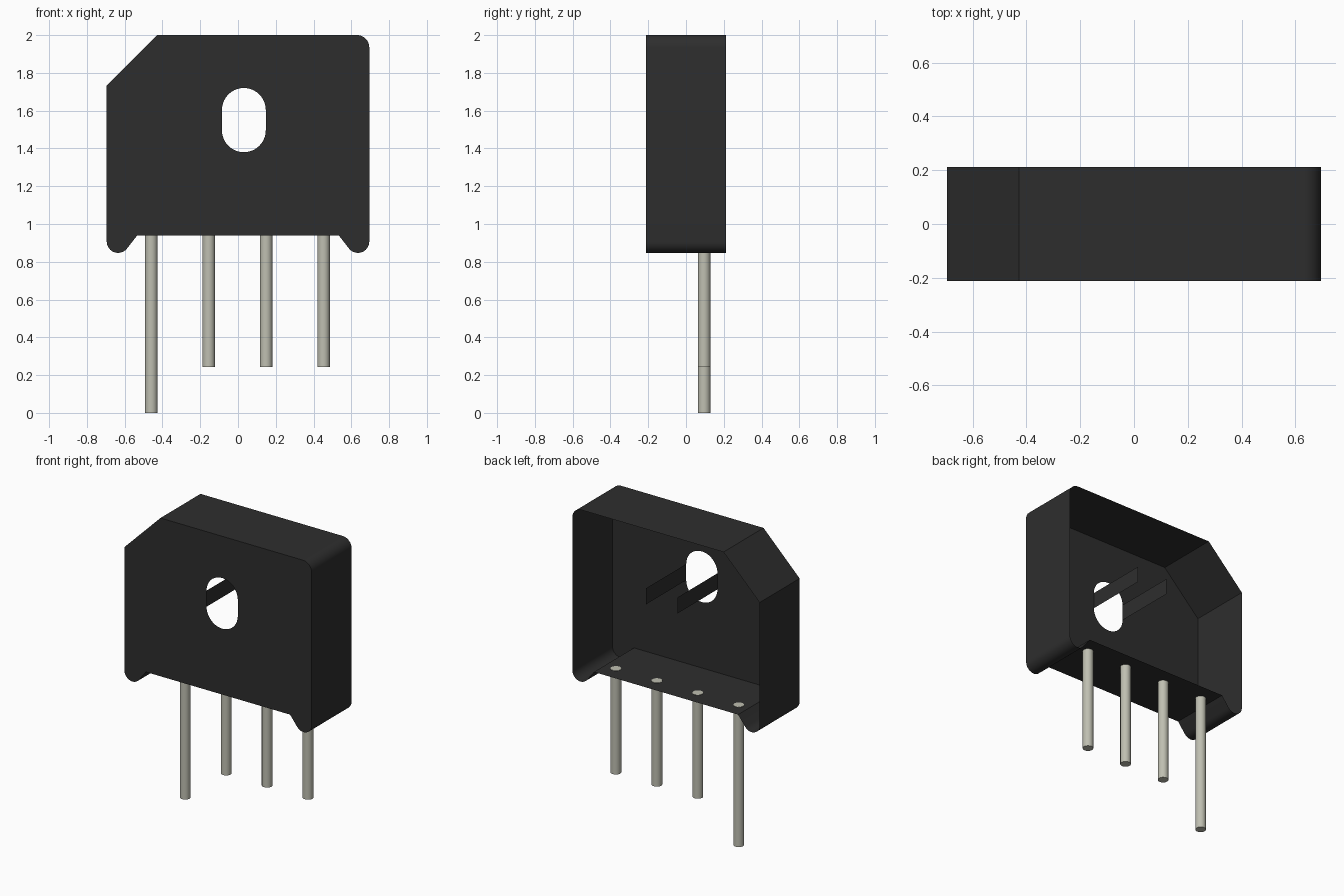
import bpy, bmesh, math
from mathutils import Vector

cube = bpy.data.objects.get("Cube")
if cube:
    bpy.data.objects.remove(cube, do_unlink=True)


def make_material(name, rgb, rough, metal=0.0):
    mat = bpy.data.materials.new(name)
    mat.diffuse_color = (*rgb, 1)
    mat.use_nodes = True
    bsdf = mat.node_tree.nodes["Principled BSDF"]
    bsdf.inputs["Base Color"].default_value = (*rgb, 1)
    bsdf.inputs["Roughness"].default_value = rough
    bsdf.inputs["Metallic"].default_value = metal
    return mat


BLACK = make_material("black plastic", (0.027, 0.027, 0.027), 0.6)
TIN = make_material("tinned metal", (0.52, 0.52, 0.44), 0.5)


def arc(cx, cz, r, start, end, steps):
    """Points on an arc in the XZ plane, angles in degrees."""
    angles = [math.radians(start + (end - start) * i / steps) for i in range(steps + 1)]
    return [(cx + r * math.cos(a), cz + r * math.sin(a)) for a in angles]


def smooth(obj):
    bpy.ops.object.select_all(action='DESELECT')
    obj.select_set(True)
    bpy.context.view_layer.objects.active = obj
    bpy.ops.object.shade_smooth_by_angle(angle=math.radians(30))


# Case: thin shell, open at the back, with a slot through the front
FRONT, BACK = -0.212, 0.212
FLOOR = 0.938
foot = arc(0.635, 0.907, 0.06, 218, 360, 12)            # right-hand foot, inner to outer
outline = [(0.535, FLOOR)] + foot                       # counter-clockwise from the front
outline += arc(0.63, 1.935, 0.065, 0, 90, 10)           # rounded top corner
outline += [(-0.427, 2.0), (-0.695, 1.733)]             # chamfered top corner
outline += [(-x, z) for x, z in reversed(foot)] + [(-0.535, FLOOR)]

SLOT_X, SLOT_R = 0.031, 0.116
slot = arc(SLOT_X, 1.604, SLOT_R, 0, 180, 20) + arc(SLOT_X, 1.496, SLOT_R, 180, 360, 20)


def add_loop(bm, points):
    verts = [bm.verts.new((x, FRONT, z)) for x, z in points]
    edges = [bm.edges.new((verts[i - 1], verts[i])) for i in range(len(verts))]
    return verts, edges


bm = bmesh.new()
outer, outer_edges = add_loop(bm, outline)
inner, inner_edges = add_loop(bm, slot)
bmesh.ops.triangle_fill(bm, use_beauty=True, edges=outer_edges + inner_edges,
                        normal=Vector((0, -1, 0)))
for face in bm.faces:
    face.normal_update()
    if face.normal.y > 0:
        face.normal_flip()

# Side walls all the way round the outline
rear = [bm.verts.new((v.co.x, BACK, v.co.z)) for v in outer]
for i in range(len(outer)):
    bm.faces.new((outer[i], outer[i - 1], rear[i - 1], rear[i]))

# Flat cheeks along the two straight sides of the slot
for a, b in ((inner[20], inner[21]), (inner[-1], inner[0])):
    ra, rb = (bm.verts.new((v.co.x, BACK, v.co.z)) for v in (a, b))
    bm.faces.new((a, b, rb, ra))

mesh = bpy.data.meshes.new("case")
bm.to_mesh(mesh)
bm.free()
case = bpy.data.objects.new("case", mesh)
bpy.context.collection.objects.link(case)
mesh.materials.append(BLACK)
smooth(case)

# Four round leads, the first one longer
TOP = FLOOR + 0.002
for i, x in enumerate((-0.459, -0.155, 0.149, 0.453)):
    bottom = 0.0 if i == 0 else 0.243
    bpy.ops.mesh.primitive_cylinder_add(vertices=24, radius=0.033, depth=TOP - bottom,
                                        location=(x, 0.096, (TOP + bottom) / 2))
    lead = bpy.context.object
    lead.name = f"lead_{i + 1}"
    lead.data.materials.append(TIN)
    smooth(lead)
